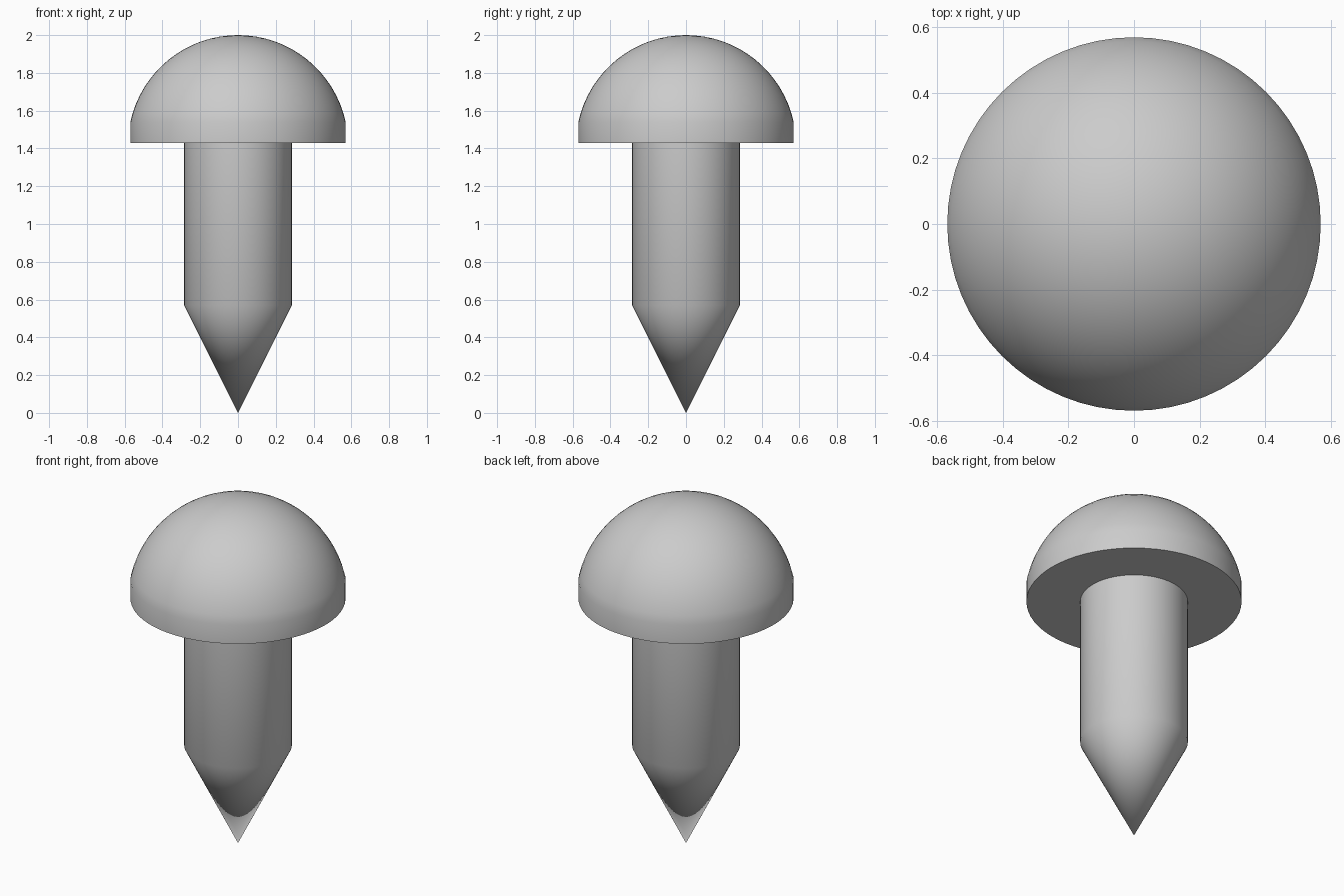
import bpy, bmesh, math

cube = bpy.data.objects.get("Cube")
if cube:
    bpy.data.objects.remove(cube, do_unlink=True)

SIDES = 64
HEAD_R, SHAFT_R = 0.57, 0.285
HEAD_BASE, DOME_BASE, TOP = 1.43, 1.54, 2.0

grey = bpy.data.materials.new("grey")
grey.use_nodes = True
colour = (0.6, 0.6, 0.6, 1)
grey.diffuse_color = colour
grey.node_tree.nodes["Principled BSDF"].inputs["Base Color"].default_value = colour


def lathe(name, profile):
    """Spin a list of (radius, height) points around the z axis."""
    bm = bmesh.new()
    verts = [bm.verts.new((r, 0, z)) for r, z in profile]
    edges = [bm.edges.new(pair) for pair in zip(verts, verts[1:])]
    bmesh.ops.spin(bm, geom=verts + edges, cent=(0, 0, 0), axis=(0, 0, 1),
                   angle=math.tau, steps=SIDES)
    bmesh.ops.remove_doubles(bm, verts=bm.verts, dist=0.0005)
    bmesh.ops.recalc_face_normals(bm, faces=bm.faces)
    mesh = bpy.data.meshes.new(name)
    bm.to_mesh(mesh)
    bm.free()
    mesh.materials.append(grey)
    obj = bpy.data.objects.new(name, mesh)
    bpy.context.collection.objects.link(obj)
    bpy.ops.object.select_all(action='DESELECT')
    obj.select_set(True)
    bpy.context.view_layer.objects.active = obj
    bpy.ops.object.shade_smooth_by_angle(angle=math.radians(30))
    return obj


# Pointed shaft: cone tip, straight body, open end against the head
lathe("pointed_shaft", [(0, 0), (SHAFT_R, 0.57), (SHAFT_R, HEAD_BASE)])

# Domed head: flat underside, short straight rim, spherical cap
rise = TOP - DOME_BASE
cap_r = (HEAD_R ** 2 + rise ** 2) / (2 * rise)
half_angle = math.asin(HEAD_R / cap_r)
rings = 16
dome = []
for i in range(rings + 1):
    a = half_angle * (1 - i / rings)
    dome.append((cap_r * math.sin(a), TOP - cap_r + cap_r * math.cos(a)))
lathe("domed_head", [(SHAFT_R, HEAD_BASE), (HEAD_R, HEAD_BASE)] + dome)
